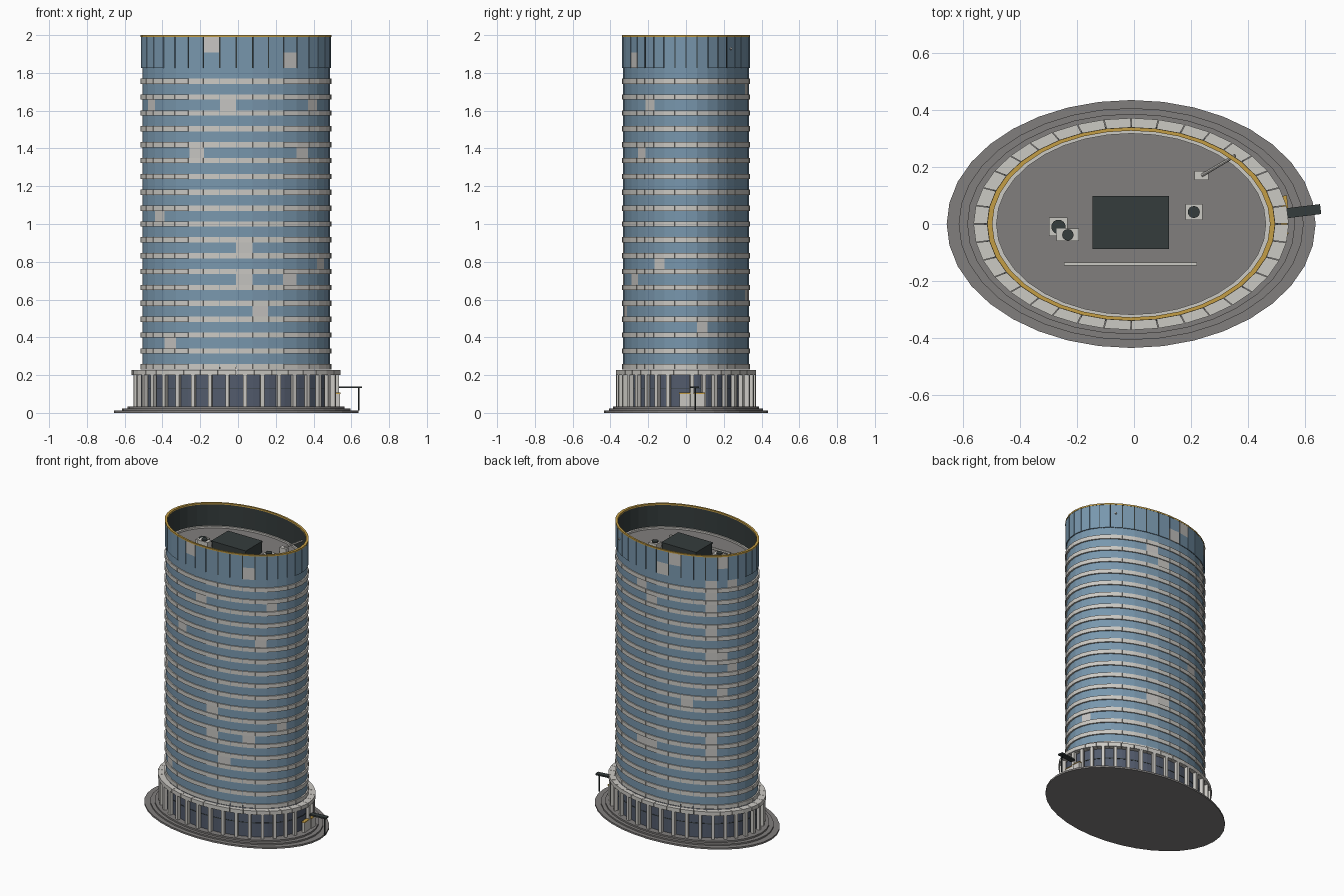
import bpy, bmesh, math
from mathutils import Vector, Matrix

if "Cube" in bpy.data.objects:
    bpy.data.objects.remove(bpy.data.objects["Cube"])

CX, RATIO, N = -0.01, 0.672, 36


def material(name, r, g, b):
    m = bpy.data.materials.new(name)
    m.diffuse_color = (r, g, b, 1)
    m.use_nodes = True
    m.node_tree.nodes["Principled BSDF"].inputs["Base Color"].default_value = m.diffuse_color
    return m


STONE = material("pale stone", 0.60, 0.585, 0.55)
GLASS = material("blue glass", 0.19, 0.31, 0.42)
BLIND = material("lowered blind", 0.56, 0.55, 0.53)
LOBBY = material("dark lobby glass", 0.085, 0.105, 0.15)
DARK = material("dark metal", 0.035, 0.045, 0.045)
PAVING = material("grey paving", 0.22, 0.21, 0.205)
GOLD = material("gold trim", 0.55, 0.34, 0.06)


def pt(a, deg, z, ratio=RATIO):
    """Point on the oval; 0 degrees is the front, 90 is the right."""
    t = math.radians(deg)
    return Vector((CX + a * math.sin(t), -a * ratio * math.cos(t), z))


def finish(name, bm, *mats):
    bmesh.ops.recalc_face_normals(bm, faces=bm.faces)
    me = bpy.data.meshes.new(name)
    bm.to_mesh(me)
    bm.free()
    for m in mats:
        me.materials.append(m)
    ob = bpy.data.objects.new(name, me)
    bpy.context.collection.objects.link(ob)
    return ob


def add_block(bm, ao, ai, z0, z1, d0, d1, mi=0):
    """One curved-wall block between two angles."""
    v = [bm.verts.new(pt(a, d, z)) for z in (z0, z1)
         for a, d in ((ao, d0), (ao, d1), (ai, d1), (ai, d0))]
    for q in ((0, 1, 2, 3), (4, 5, 6, 7), (0, 1, 5, 4), (1, 2, 6, 5), (2, 3, 7, 6), (3, 0, 4, 7)):
        bm.faces.new([v[i] for i in q]).material_index = mi


def disc(name, a, z0, z1, mat):
    bm = bmesh.new()
    lo = [bm.verts.new(pt(a, 10 * i, z0)) for i in range(N)]
    hi = [bm.verts.new(pt(a, 10 * i, z1)) for i in range(N)]
    bm.faces.new(lo)
    bm.faces.new(hi)
    for i in range(N):
        j = (i + 1) % N
        bm.faces.new((lo[i], lo[j], hi[j], hi[i]))
    return finish(name, bm, mat)


def ring(name, ao, ai, z0, z1, mat):
    bm = bmesh.new()
    loops = [[bm.verts.new(pt(a, 10 * i, z)) for i in range(N)]
             for a, z in ((ao, z0), (ao, z1), (ai, z1), (ai, z0))]
    for k in range(4):
        p, q = loops[k], loops[(k + 1) % 4]
        for i in range(N):
            j = (i + 1) % N
            bm.faces.new((p[i], p[j], q[j], q[i]))
    return finish(name, bm, mat)


def box(name, c, size, mat, rot=0.0):
    bm = bmesh.new()
    bmesh.ops.create_cube(bm, size=1, matrix=Matrix.Translation(c)
                          @ Matrix.Rotation(math.radians(rot), 4, 'Z')
                          @ Matrix.Diagonal((*size, 1)))
    return finish(name, bm, mat)


def rod(name, p, q, r, mat, seg=8):
    p, q = Vector(p), Vector(q)
    d = q - p
    bm = bmesh.new()
    bmesh.ops.create_cone(bm, cap_ends=True, segments=seg, radius1=r, radius2=r, depth=d.length,
                          matrix=Matrix.Translation((p + q) / 2) @ d.to_track_quat('Z', 'Y').to_matrix().to_4x4())
    return finish(name, bm, mat)


# Stepped base
disc("base_step_lower", 0.647, 0, 0.012, PAVING)
disc("base_step_middle", 0.605, 0.012, 0.022, PAVING)
disc("base_step_upper", 0.575, 0.022, 0.033, PAVING)

# Lobby: recessed glass, transom, colonnade and segmented cornice
disc("lobby_glass", 0.512, 0.033, 0.2, LOBBY)
ring("lobby_transom", 0.515, 0.505, 0.128, 0.133, DARK)
bm = bmesh.new()
for i in range(N):
    if i == 8:      # the entrance bay stays open
        continue
    d = 10 * i + 5
    t = pt(1, d + 1, 0) - pt(1, d - 1, 0)
    bmesh.ops.create_cube(bm, size=1, matrix=Matrix.Translation(pt(0.533, d, 0.118))
                          @ Matrix.Rotation(math.atan2(t.y, t.x), 4, 'Z')
                          @ Matrix.Diagonal((0.02, 0.024, 0.17, 1)))
finish("lobby_columns", bm, STONE)
bm = bmesh.new()
for i in range(N):
    add_block(bm, 0.553, 0.505, 0.201, 0.228, 10 * i + 0.15, 10 * i + 9.85)
finish("lobby_cornice", bm, STONE)

# Entrance: doors with gold heads, canopy and post
for y, s in ((-0.007, "left"), (0.069, "right")):
    box("entrance_door_" + s, (0.527, y, 0.067), (0.02, 0.055, 0.068), STONE, 5)
    box("entrance_door_head_" + s, (0.527, y, 0.104), (0.024, 0.06, 0.006), GOLD, 5)
box("entrance_canopy", (0.595, 0.045, 0.136), (0.12, 0.035, 0.01), DARK, 7)
rod("canopy_post", (0.638, 0.048, 0.012), (0.638, 0.048, 0.132), 0.004, DARK)

# Tower glass: one skin, lowered blinds coloured by (floor, bay)
Z0, FLOOR, FLOORS = 0.244, 0.084, 19
blinds = {(16, 35), (16, 5), (16, 29), (13, 33), (13, 4), (9, 30), (7, 0), (6, 6), (5, 0), (5, 3),
          (3, 1), (1, 31), (2, 10), (18, 22), (17, 22), (16, 22), (14, 22), (12, 22), (5, 22),
          (4, 22), (12, 23), (9, 23), (18, 24), (11, 24), (8, 20), (16, 17), (4, 17), (17, 16), (4, 16)}
crown_blinds = {(1, 34), (0, 3), (1, 23), (1, 19), (0, 18)}
bm = bmesh.new()
rows = [[bm.verts.new(pt(0.496, 10 * i, Z0 + FLOOR * k)) for i in range(N)] for k in range(FLOORS + 1)]
for k in range(FLOORS):
    for i in range(N):
        j = (i + 1) % N
        f = bm.faces.new((rows[k][i], rows[k][j], rows[k + 1][j], rows[k + 1][i]))
        f.material_index = int((k, i) in blinds)
finish("tower_glass", bm, GLASS, BLIND)

# Stone floor bands in 36 blocks each
bm = bmesh.new()
for k in range(FLOORS):
    z = Z0 + FLOOR * k
    for i in range(N):
        add_block(bm, 0.506, 0.49, z - 0.014, z + 0.014, 10 * i + 0.15, 10 * i + 9.85)
finish("floor_bands", bm, STONE)

# Crown: dark wall, separate glass plates in two rows, gold rim
ring("crown_wall", 0.497, 0.487, 1.825, 1.99, DARK)
bm = bmesh.new()
for k in range(2):
    for i in range(N):
        z = 1.825 + 0.0825 * k
        add_block(bm, 0.503, 0.497, z, z + 0.0825, 10 * i + 0.4, 10 * i + 9.6, int((k, i) in crown_blinds))
finish("crown_glass", bm, GLASS, BLIND)
ring("crown_rim", 0.505, 0.487, 1.99, 2.0, GOLD)

# Roof deck and kerb
disc("roof_deck", 0.488, 1.815, 1.83, PAVING)
ring("roof_kerb", 0.487, 0.472, 1.83, 1.842, STONE)

# Roof plant
box("plant_room", (-0.012, 0.005, 1.867), (0.26, 0.18, 0.074), DARK)
box("plant_room_cap", (-0.012, 0.005, 1.908), (0.268, 0.186, 0.008), DARK)
for n, x, y, w, d, h, r in (("left", -0.265, -0.01, 0.065, 0.065, 0.035, 0.025),
                            ("middle", -0.232, -0.038, 0.078, 0.045, 0.045, 0.02),
                            ("right", 0.21, 0.042, 0.06, 0.055, 0.04, 0.021)):
    box("fan_unit_" + n, (x, y, 1.83 + h / 2), (w, d, h), STONE)
    rod("fan_" + n, (x, y, 1.83 + h), (x, y, 1.838 + h), r, DARK, 16)
box("roof_pipe", (-0.012, -0.14, 1.842), (0.467, 0.01, 0.012), STONE)

# Window-cleaning crane
box("crane_base", (0.237, 0.17, 1.85), (0.05, 0.032, 0.04), STONE)
rod("crane_arm", (0.237, 0.17, 1.868), (0.355, 0.24, 1.93), 0.006, STONE)
